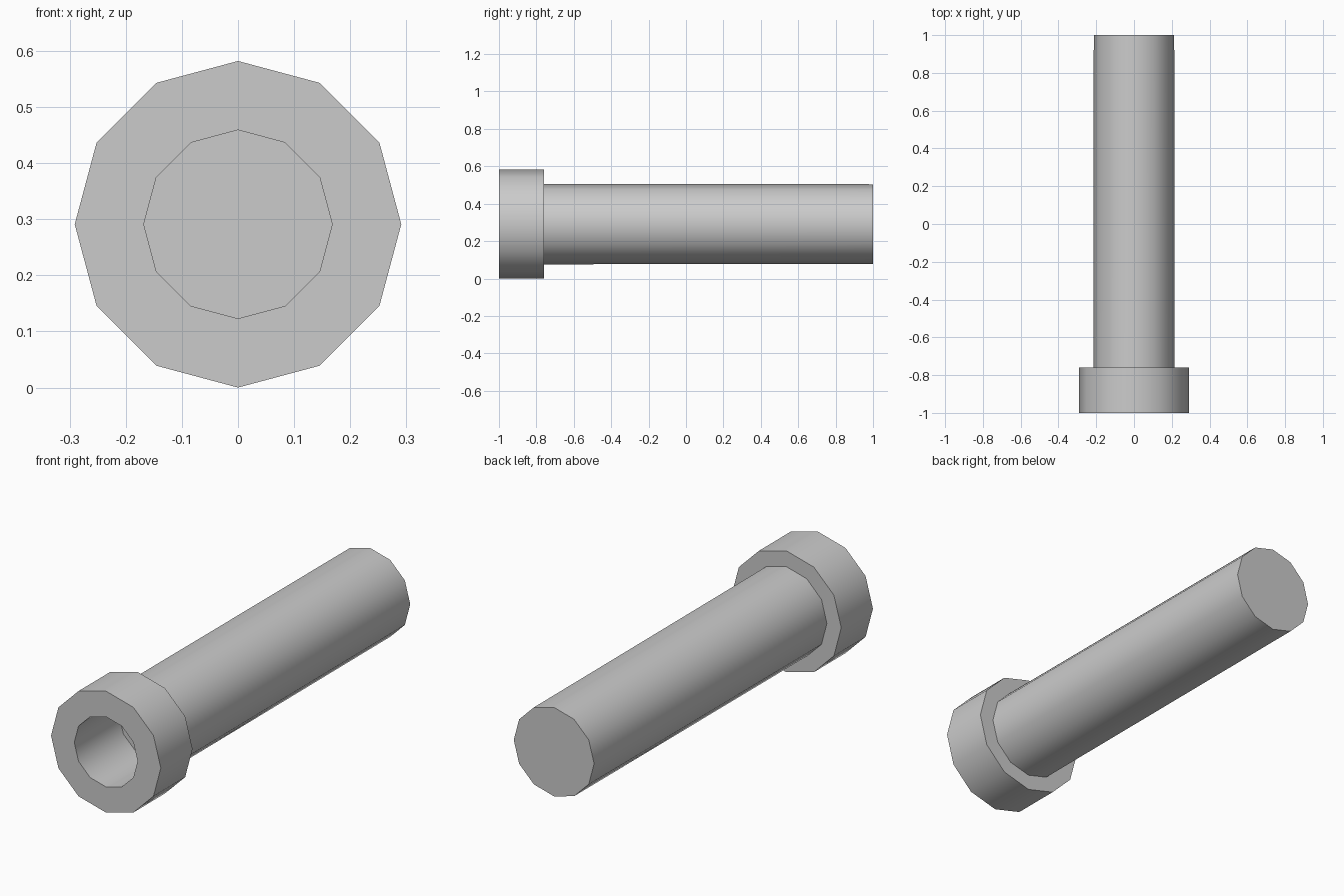
import bpy, bmesh, math
from mathutils import Vector

if "Cube" in bpy.data.objects:
    bpy.data.objects.remove(bpy.data.objects["Cube"])

R = 0.291          # head radius, also height of the axis
SIDES = 12

# Half section (radius, y): socket floor, socket wall, head, shaft, tip
profile = [(0.168, -0.66), (0.168, -1.0), (R, -1.0), (R, -0.76),
           (0.215, -0.76), (0.213, 1.0)]

bm = bmesh.new()
rings = []
for r, y in profile:
    rings.append([bm.verts.new((r * math.cos(2 * math.pi * i / SIDES), y,
                                R + r * math.sin(2 * math.pi * i / SIDES)))
                  for i in range(SIDES)])

# Walls between neighbouring rings, then the socket floor and shaft tip
for a, b in zip(rings, rings[1:]):
    for i in range(SIDES):
        j = (i + 1) % SIDES
        bm.faces.new((a[i], a[j], b[j], b[i]))
bm.faces.new(rings[0])
bm.faces.new(rings[-1])
bmesh.ops.recalc_face_normals(bm, faces=bm.faces)

mesh = bpy.data.meshes.new("socket_bolt")
bm.to_mesh(mesh)
bm.free()
bolt = bpy.data.objects.new("socket_bolt", mesh)
bpy.context.collection.objects.link(bolt)

# Smooth round walls, sharp rims
bpy.context.view_layer.objects.active = bolt
bolt.select_set(True)
bpy.ops.object.shade_smooth_by_angle(angle=math.radians(40))
